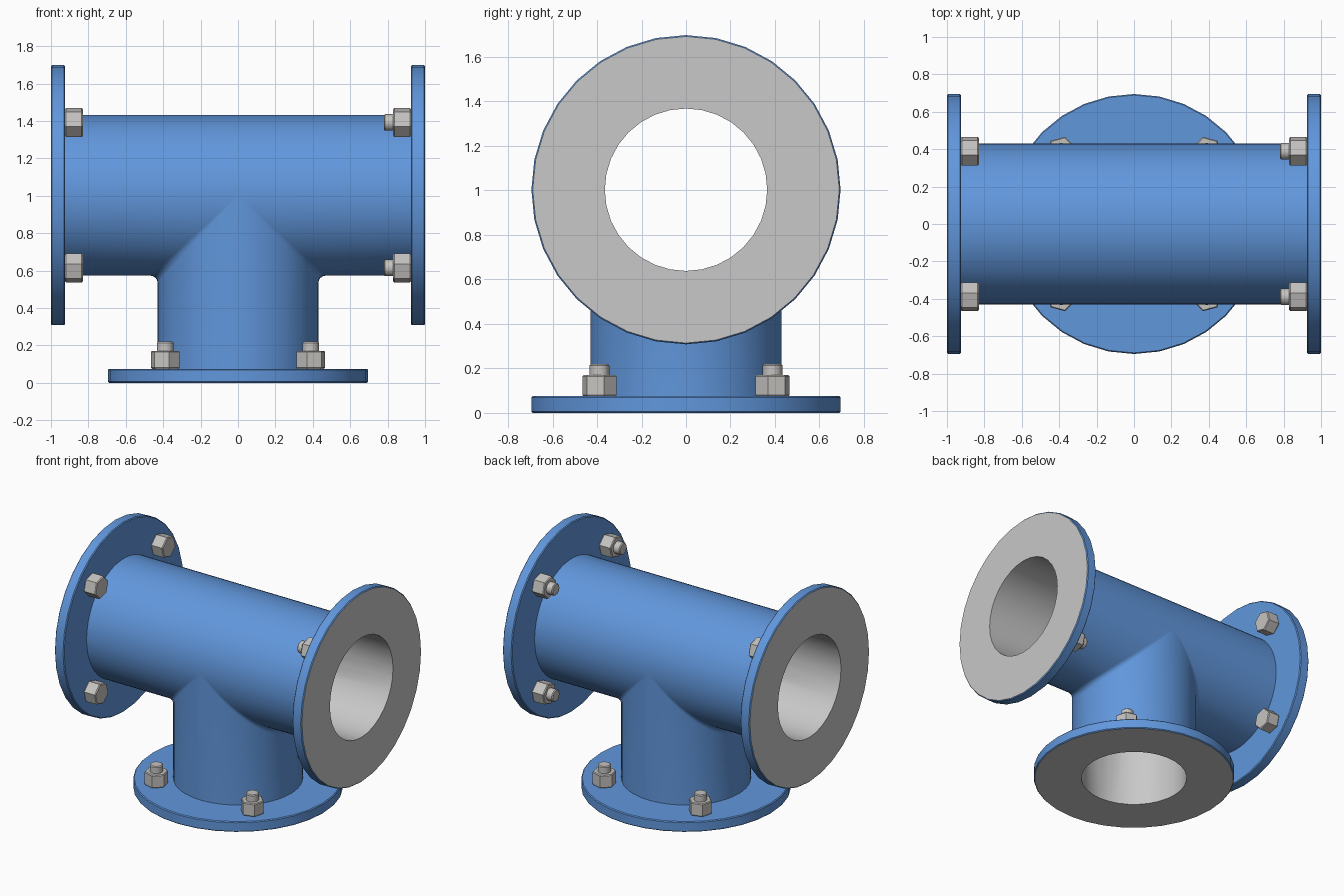
import bpy, bmesh
from math import sin, cos, pi, radians
from mathutils import Matrix

cube = bpy.data.objects.get("Cube")
if cube:
    bpy.data.objects.remove(cube, do_unlink=True)

AXIS = 1.003      # height of the main pipe axis
OUTER, BORE = 0.43, 0.365
RIM, THICK = 0.695, 0.075


def material(name, rgb):
    m = bpy.data.materials.new(name)
    m.use_nodes = True
    color = (*rgb, 1.0)
    m.diffuse_color = color
    m.node_tree.nodes["Principled BSDF"].inputs["Base Color"].default_value = color
    return m


blue = material("blue paint", (0.12, 0.31, 0.72))
bare = material("bare machined metal", (0.58, 0.58, 0.58))
steel = material("bolt steel", (0.56, 0.55, 0.53))
parts = []


def place(name, mesh, matrix=None):
    ob = bpy.data.objects.new(name, mesh)
    bpy.context.collection.objects.link(ob)
    if matrix:
        ob.matrix_world = matrix
    parts.append(ob)
    return ob


def finish(name, bm, mats, inward=False):
    bmesh.ops.remove_doubles(bm, verts=bm.verts, dist=1e-4)
    bmesh.ops.recalc_face_normals(bm, faces=bm.faces)
    if inward:
        bmesh.ops.reverse_faces(bm, faces=bm.faces)
    mesh = bpy.data.meshes.new(name)
    bm.to_mesh(mesh)
    bm.free()
    for m in mats:
        mesh.materials.append(m)
    return mesh


def skin(bm, rows, second=()):
    """Quads between neighbouring rows; segments in `second` get material 1."""
    rows = [[bm.verts.new(p) for p in row] for row in rows]
    for a, b in zip(rows, rows[1:]):
        for j in range(len(a) - 1):
            f = bm.faces.new((a[j], a[j + 1], b[j + 1], b[j]))
            f.material_index = 1 if j in second else 0


def lathe(name, profile, sides, mats, second=(), start=0.0):
    bm = bmesh.new()
    turns = [start + 2 * pi * i / sides for i in range(sides + 1)]
    skin(bm, [[(r * cos(a), r * sin(a), z) for r, z in profile] for a in turns], second)
    return finish(name, bm, mats)


def tee(name, r, fillet, inset, sides, mat, inward=False):
    """Two mitred half pipes that bend down into one branch."""
    bm = bmesh.new()
    half, steps = sides // 2, 4
    for s in (1, -1):
        upper, lower = [], []
        for i in range(half + 1):
            y, h = r * cos(pi * i / half), r * sin(pi * i / half)
            upper.append([(s * (1 - inset), y, AXIS + h), (0, y, AXIS + h)])
            row = [(s * (1 - inset), y, AXIS - h)]
            c, k = h * (1 + fillet), h * fillet
            for j in range(steps + 1):
                a = pi / 2 * j / steps
                row.append((s * (c - k * sin(a)), y, AXIS - c + k * cos(a)))
            row.append((s * h, y, inset))
            lower.append(row)
        skin(bm, upper)
        skin(bm, lower)
    return place(name, finish(name, bm, [mat], inward))


# Tee body and its bore
tee("tee_body", OUTER, 0.09, 0.04, 64, blue)
tee("bore_lining", BORE, 0.0, 0.0, 32, bare, inward=True)

# Shared meshes: outer face at z = 0, pipe side towards -z
E = 0.006
flange = lathe("flange", [(BORE, 0), (RIM - E, 0), (RIM, -E), (RIM, E - THICK),
                          (RIM - E, -THICK), (0.4, -THICK), (BORE, 0)],
               32, [blue, bare], second=(0,))
HEX, TOP = 0.08, -THICK - 0.095
nut = lathe("hex_nut", [(0, -THICK), (HEX - E, -THICK), (HEX, -THICK - E),
                        (HEX, TOP + E), (HEX - E, TOP), (0, TOP)], 6, [steel])
STUD, TIP = 0.044, TOP - 0.05
stud = lathe("stud", [(0, TOP + 0.01), (STUD, TOP + 0.01), (STUD, TIP + E),
                      (STUD - E, TIP), (0, TIP)], 16, [steel])

# Three ports: location, rotation and whether threaded ends show
ports = {
    "left": (Matrix.Translation((1, 0, AXIS)) @ Matrix.Rotation(pi / 2, 4, 'Y'), True),
    "right": (Matrix.Translation((-1, 0, AXIS)) @ Matrix.Rotation(-pi / 2, 4, 'Y'), False),
    "bottom": (Matrix.Rotation(pi, 4, 'X'), True),
}
for side, (frame, threaded) in ports.items():
    place(side + "_flange", flange, frame)
    for i in range(4):
        spin = Matrix.Rotation(pi / 4 + i * pi / 2, 4, 'Z')
        spot = frame @ spin @ Matrix.Translation((0.55, 0, 0))
        kind = "nut" if threaded else "bolt_head"
        place(f"{side}_{kind}_{i + 1}", nut, spot)
        if threaded:
            place(f"{side}_stud_{i + 1}", stud, spot)

# Smooth round surfaces, keep machined edges sharp
bpy.ops.object.select_all(action='DESELECT')
for ob in parts:
    ob.select_set(True)
bpy.context.view_layer.objects.active = parts[0]
bpy.ops.object.shade_smooth_by_angle(angle=radians(30))
